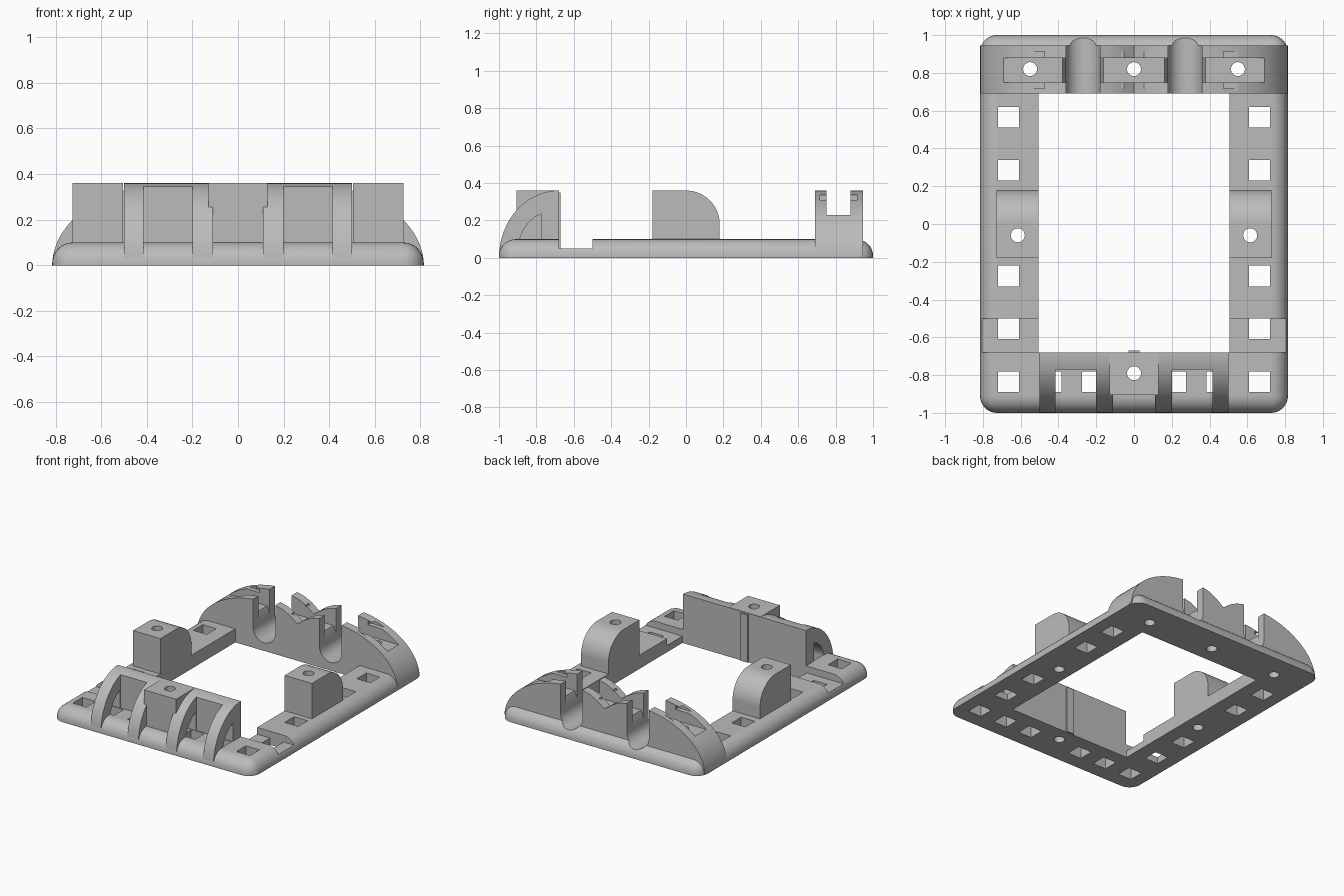
import bpy, bmesh
from math import sin, cos, pi
from mathutils import Vector

cube = bpy.data.objects.get("Cube")
if cube:
    bpy.data.objects.remove(cube)

grey = bpy.data.materials.new("plain grey")
grey.use_nodes = True
tone = (0.5, 0.5, 0.5, 1)
grey.diffuse_color = tone
grey.node_tree.nodes["Principled BSDF"].inputs["Base Color"].default_value = tone


def finish(name, bm):
    bmesh.ops.recalc_face_normals(bm, faces=bm.faces)
    mesh = bpy.data.meshes.new(name)
    bm.to_mesh(mesh)
    bm.free()
    mesh.materials.append(grey)
    ob = bpy.data.objects.new(name, mesh)
    bpy.context.collection.objects.link(ob)
    return ob


def prism(name, axis, points, lo, hi):
    """Extrude a 2D outline along an axis; points use the other two axes in order."""
    bm = bmesh.new()
    place = {"x": lambda p: (lo, p[0], p[1]),
             "y": lambda p: (p[0], lo, p[1]),
             "z": lambda p: (p[0], p[1], lo)}[axis]
    face = bm.faces.new([bm.verts.new(place(p)) for p in points])
    out = bmesh.ops.extrude_face_region(bm, geom=[face])
    step = Vector([(hi - lo) * (a == axis) for a in "xyz"])
    bmesh.ops.translate(bm, vec=step, verts=[v for v in out["geom"] if isinstance(v, bmesh.types.BMVert)])
    return finish(name, bm)


def box(name, x, y, z):
    return prism(name, "z", [(x[0], y[0]), (x[1], y[0]), (x[1], y[1]), (x[0], y[1])], *z)


def arc(cx, cy, rx, ry, start, end, n=20):
    return [(cx + rx * cos(start + (end - start) * i / n),
             cy + ry * sin(start + (end - start) * i / n)) for i in range(n + 1)]


def cut(cutter, *targets):
    cutter.hide_render = True
    for ob in targets:
        mod = ob.modifiers.new("cut", "BOOLEAN")
        mod.operation, mod.solver, mod.object = "DIFFERENCE", "EXACT", cutter
        bpy.context.view_layer.objects.active = ob
        bpy.ops.object.modifier_apply(modifier=mod.name)
    bpy.data.objects.remove(cutter)


def drill(x, y, *targets):
    cut(prism("drill", "z", arc(x, y, 0.037, 0.037, 0, 2 * pi, 24)[:-1], -0.2, 0.6), *targets)


def square_hole(x, y, *targets):
    cut(box("punch", (x - 0.055, x + 0.055), (y - 0.055, y + 0.055), (-0.2, 0.3)), *targets)


# Base frame with rounded upper rim and corners
bm = bmesh.new()
bmesh.ops.create_cube(bm, size=1)
for v in bm.verts:
    v.co = (v.co.x * 1.63, v.co.y * 2, (v.co.z + 0.5) * 0.1)
rim = [e for e in bm.edges if max(v.co.z for v in e.verts) > 0.05]
bmesh.ops.bevel(bm, geom=rim, offset=0.09, segments=8, profile=0.5, affect="EDGES")
frame = finish("base_frame", bm)
cut(box("opening", (-0.505, 0.505), (-0.68, 0.69), (-0.2, 0.3)), frame)
for s in (-1, 1):
    cut(box("notch", sorted((s * 0.5, s * 0.9)), (-0.68, -0.5), (0.05, 0.3)), frame)
    for y in (0.565, 0.285, -0.275, -0.555, -0.835):
        square_hole(s * 0.665, y, frame)
    for x in (0.22, 0.44):
        square_hole(s * x, -0.835, frame)

# Rear cradle: arched ends and a dipped middle
right = arc(0.277, 0, 0.538, 0.36, 0.03, pi / 2) + [(0.18, 0.36), (0.12, 0.345), (0.06, 0.315)]
outline = right + [(0, 0.27)] + [(-x, z) for x, z in reversed(right)]
cradle = prism("rear_cradle", "y", outline, 0.69, 0.945)
cut(box("channel", (-0.7, 0.7), (0.75, 0.88), (0.23, 0.5)), cradle)
for s in (-1, 0, 1):
    cut(box("latch", (s * 0.508 - 0.067, s * 0.508 + 0.067), (0.717, 0.913), (0.31, 0.335)), cradle)
    drill(s * 0.55, 0.82, cradle, frame)
for s in (-1, 1):
    c = s * 0.27
    groove = arc(c, 0.15, 0.09, 0.09, pi, 2 * pi, 16) + [(c + 0.09, 0.5), (c - 0.09, 0.5)]
    cut(prism("groove", "y", groove, 0.6, 1.1), cradle, frame)
    flare = [(c - 0.08, 0.15), (c + 0.08, 0.15), (c + 0.113, 0.24), (c - 0.113, 0.24)]
    cut(prism("flare", "y", flare, 0.75, 0.88), cradle)

# Side mounting blocks with rounded backs
blocks = []
for side, s in (("left", 1), ("right", -1)):
    pts = [(-0.18, 0.09), (0.18, 0.09)] + arc(0, 0.18, 0.18, 0.18, 0, pi / 2) + [(-0.18, 0.36)]
    block = prism(side + "_block", "x", pts, *sorted((s * 0.505, s * 0.727)))
    drill(s * 0.615, -0.06, block, frame)
    blocks.append(block)

# Front wall, curved ribs and centre mount
top = arc(-0.68, 0, 0.32, 0.36, pi / 2, pi - 0.09, 24)
wall_pts = [p for p in top if p[0] > -0.765] + [(-0.77, 0.345), (-0.77, 0.05), (-0.68, 0.05)]
wall = prism("front_wall", "x", wall_pts, -0.5, 0.5)
ribs = []
for side, s in (("left", 1), ("right", -1)):
    for kind, a, b in (("outer", 0.415, 0.5), ("inner", 0.11, 0.2)):
        rib = prism(f"{side}_{kind}_rib", "x", top + [(-0.68, 0.03)], *sorted((s * a, s * b)))
        hollow = [(-0.775, 0.235), (-0.81, 0.217), (-0.845, 0.185), (-0.872, 0.145),
                  (-0.89, 0.1), (-0.89, -0.1), (-0.775, -0.1)]
        cut(prism("hollow", "x", hollow, -0.6, 0.6), rib)
        ribs.append(rib)
mount = box("centre_mount", (-0.13, 0.13), (-0.905, -0.685), (0.05, 0.361))
tab = box("wall_tab", (-0.03, 0.03), (-0.7, -0.67), (0.002, 0.35))
drill(0, -0.79, mount, frame, wall)

# Smooth curved surfaces, keep sharp edges
bpy.ops.object.select_all(action="DESELECT")
for ob in [frame, cradle, wall, mount, tab] + blocks + ribs:
    ob.select_set(True)
    bpy.context.view_layer.objects.active = ob
bpy.ops.object.shade_smooth_by_angle(angle=0.5)
